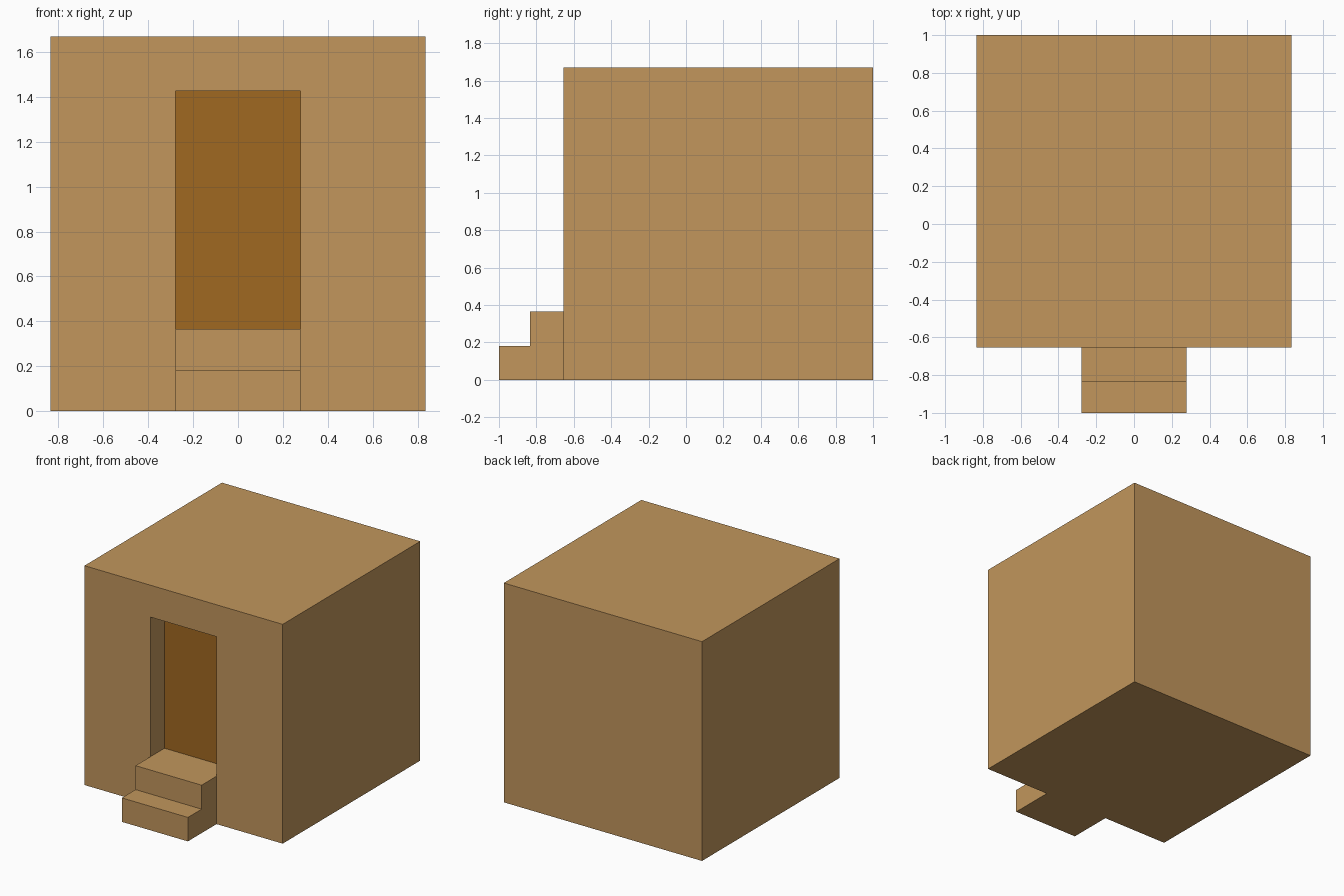
import bpy
import bmesh
from mathutils import Matrix, Vector

cube = bpy.data.objects.get("Cube")
if cube:
    bpy.data.objects.remove(cube, do_unlink=True)

# Main dimensions
HALF_W, HEIGHT = 0.835, 1.67
FRONT, BACK = -0.655, 1.0
DOOR_HALF, DOOR_TOP, RECESS = 0.278, 1.427, 0.167
STEP_H, STEP_EDGE = 0.1825, -0.835
FLOOR = 2 * STEP_H


def make_material(name, color):
    mat = bpy.data.materials.new(name)
    mat.use_nodes = True
    mat.diffuse_color = color
    mat.node_tree.nodes["Principled BSDF"].inputs["Base Color"].default_value = color
    return mat


def finish(bm, name, *mats):
    bmesh.ops.recalc_face_normals(bm, faces=bm.faces)
    mesh = bpy.data.meshes.new(name)
    bm.to_mesh(mesh)
    bm.free()
    for mat in mats:
        mesh.materials.append(mat)
    obj = bpy.data.objects.new(name, mesh)
    bpy.context.scene.collection.objects.link(obj)


sandstone = make_material("sandstone", (0.539, 0.305, 0.107, 1))
door_brown = make_material("door brown", (0.352, 0.138, 0.015, 1))

# House block
bm = bmesh.new()
size = Vector((2 * HALF_W, BACK - FRONT, HEIGHT))
center = Vector((0, (FRONT + BACK) / 2, HEIGHT / 2))
bmesh.ops.create_cube(bm, size=1, matrix=Matrix.LocRotScale(center, None, size))

# Doorway: inset the front wall, then sink the opening to the door
door = min(bm.faces, key=lambda f: f.calc_center_median().y)
for y in (FRONT, FRONT + RECESS):
    bmesh.ops.inset_individual(bm, faces=[door], thickness=0.05)
    mid = door.calc_center_median()
    for v in door.verts:
        v.co = (DOOR_HALF if v.co.x > 0 else -DOOR_HALF, y,
                DOOR_TOP if v.co.z > mid.z else FLOOR)
    door.normal_update()
door.material_index = 1
finish(bm, "house", sandstone, door_brown)

# Entrance steps: side profile extruded across the doorway
bm = bmesh.new()
profile = [(-1, 0), (FRONT, 0), (FRONT, FLOOR), (STEP_EDGE, FLOOR),
           (STEP_EDGE, STEP_H), (-1, STEP_H)]
side = bm.faces.new([bm.verts.new((-DOOR_HALF, y, z)) for y, z in profile])
ext = bmesh.ops.extrude_face_region(bm, geom=[side], use_keep_orig=True)
moved = [g for g in ext["geom"] if isinstance(g, bmesh.types.BMVert)]
bmesh.ops.translate(bm, verts=moved, vec=(2 * DOOR_HALF, 0, 0))
finish(bm, "entrance_steps", sandstone)
